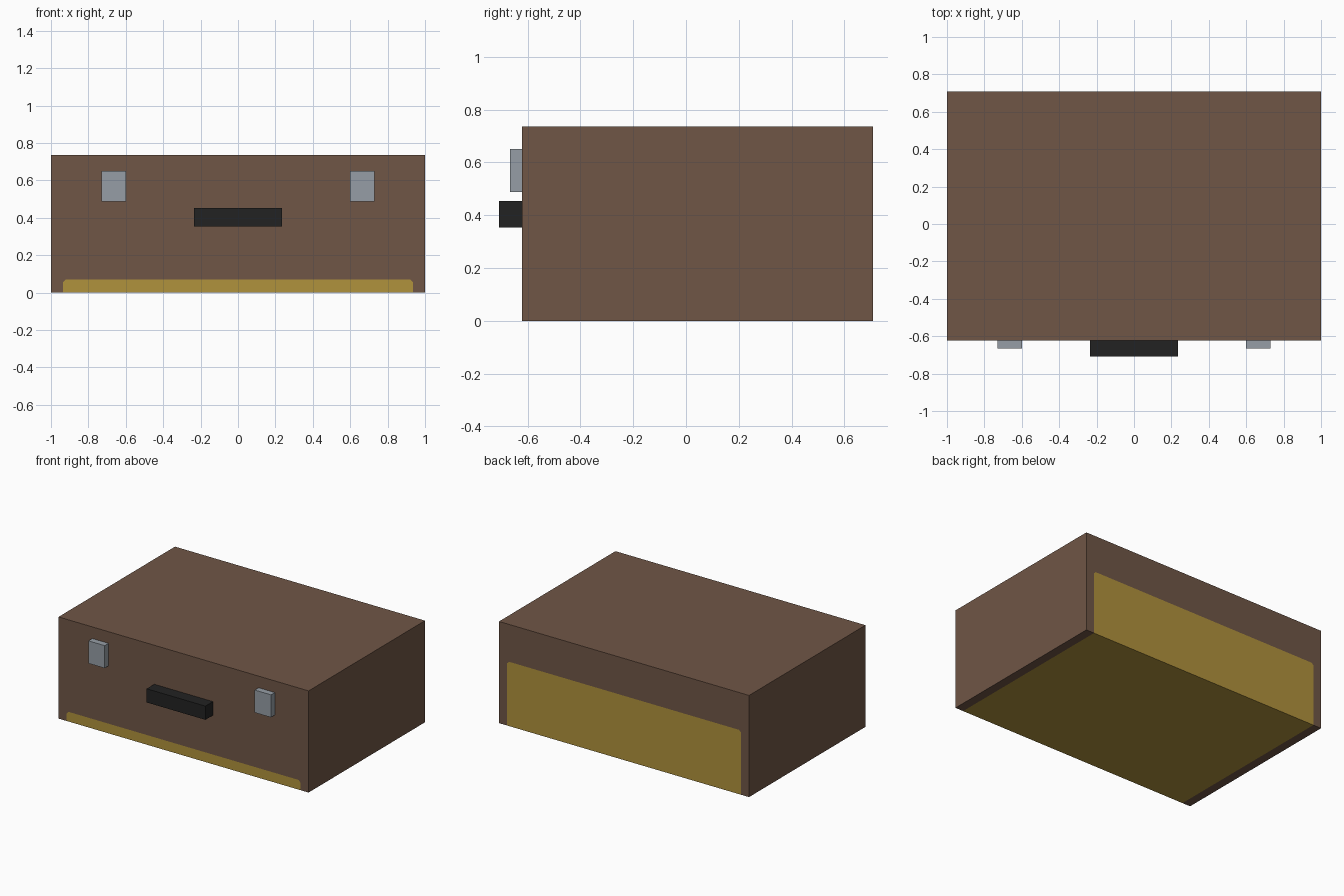
import bpy, bmesh
from mathutils import Vector

if "Cube" in bpy.data.objects:
    bpy.data.objects.remove(bpy.data.objects["Cube"])


def material(name, rgb):
    lin = [((c / 255 + 0.055) / 1.055) ** 2.4 if c > 10 else c / 255 / 12.92 for c in rgb]
    m = bpy.data.materials.new(name)
    m.diffuse_color = (*lin, 1)
    m.use_nodes = True
    m.node_tree.nodes["Principled BSDF"].inputs["Base Color"].default_value = m.diffuse_color
    return m


brown = material("brown_leather", (112, 86, 70))
gold = material("gold_lining", (176, 146, 60))
steel = material("steel_grey", (150, 158, 166))
black = material("handle_black", (34, 34, 34))


def finish(bm, name, mats):
    mesh = bpy.data.meshes.new(name)
    bm.to_mesh(mesh)
    bm.free()
    for m in mats:
        mesh.materials.append(m)
    obj = bpy.data.objects.new(name, mesh)
    bpy.context.collection.objects.link(obj)
    return obj


def box_bm(lo, hi):
    bm = bmesh.new()
    bmesh.ops.create_cube(bm, size=1)
    for v in bm.verts:
        v.co = Vector([(l + h) / 2 + c * (h - l) for l, h, c in zip(lo, hi, v.co)])
    return bm


# Case body, cut along the borders of the gold panel
FRONT, BACK, TOP = -0.622, 0.708, 0.735
HALF, CORNER = 0.935, 0.015
FRONT_H, BACK_H = 0.07, 0.465
bm = box_bm((-1, FRONT, 0), (1, BACK, TOP))


def cut(co, no):
    bmesh.ops.bisect_plane(bm, geom=bm.verts[:] + bm.edges[:] + bm.faces[:],
                           plane_co=co, plane_no=no)


for s in (-1, 1):
    cut((s * HALF, 0, 0), (1, 0, 0))
for h in (FRONT_H, BACK_H):
    cut((0, 0, h), (0, 0, 1))
    for s in (-1, 1):
        cut((s * (HALF - CORNER), 0, h), (s, 0, 1))  # clipped panel corners

# Gold runs up the front a little, under the base and up the back
for f in bm.faces:
    c, n = f.calc_center_median(), f.normal
    height = FRONT_H if n.y < -0.5 else BACK_H
    inside = abs(c.x) < HALF and c.z < height and abs(c.x) + c.z < HALF - CORNER + height
    f.material_index = int(inside and (abs(n.y) > 0.5 or n.z < -0.5))
finish(bm, "case_body", [brown, gold])

# Handle and the pair of latches
finish(box_bm((-0.235, -0.708, 0.354), (0.235, FRONT, 0.453)), "handle", [black])
for s, side in ((-1, "left"), (1, "right")):
    x = s * 0.665
    finish(box_bm((x - 0.065, -0.666, 0.488), (x + 0.065, FRONT, 0.651)),
           side + "_latch", [steel])
